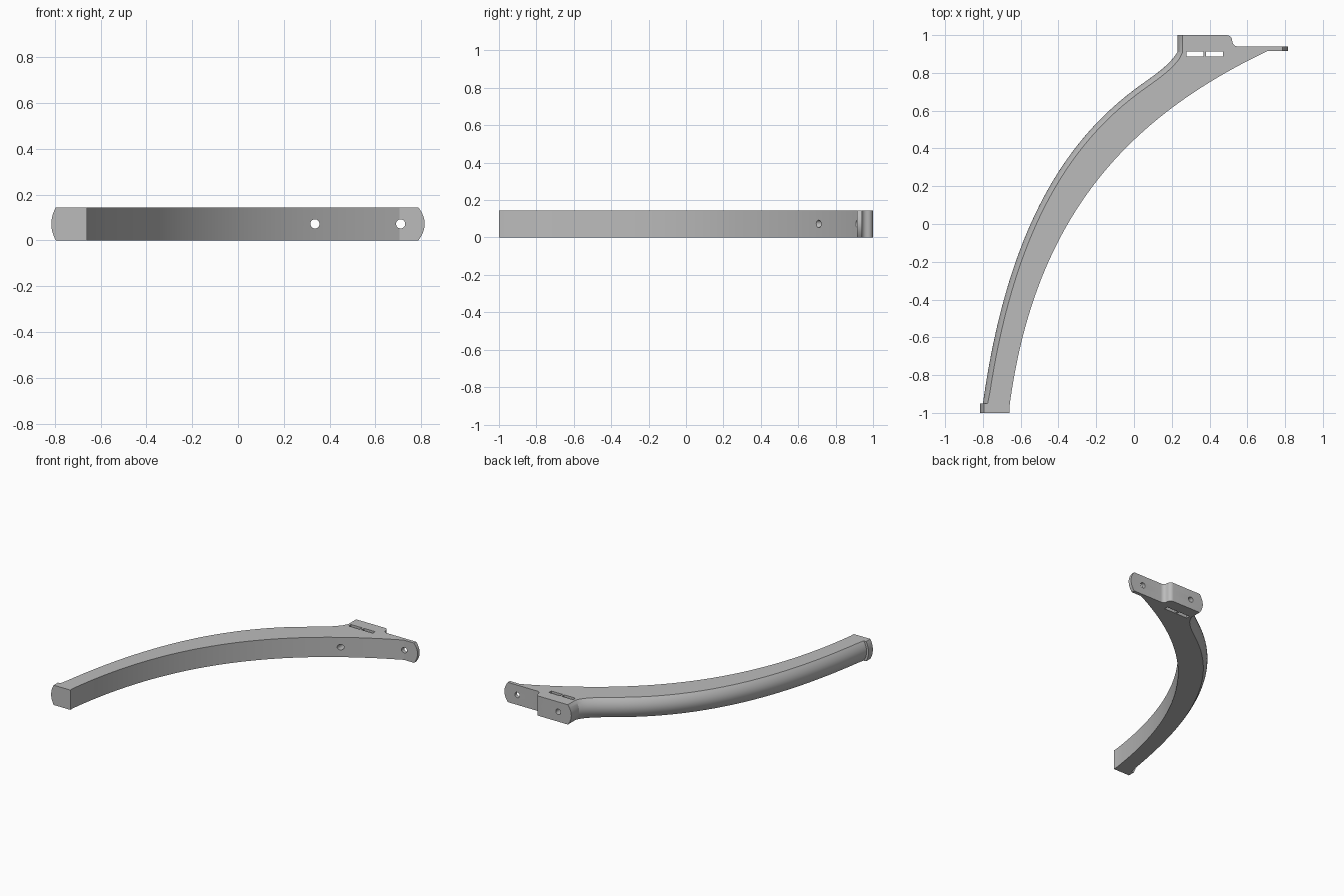
import bpy, bmesh, math
from mathutils import Vector

if "Cube" in bpy.data.objects:
    bpy.data.objects.remove(bpy.data.objects["Cube"])

HEIGHT = 0.145
LEVELS = 16

grey = bpy.data.materials.new("plain grey")
grey.use_nodes = True
colour = (0.5, 0.5, 0.5, 1)
grey.diffuse_color = colour
grey.node_tree.nodes["Principled BSDF"].inputs["Base Color"].default_value = colour


def bezier(a, b, c, d, steps):
    """Points on a cubic curve, each with its right-hand normal."""
    a, b, c, d = (Vector(p) for p in (a, b, c, d))
    out = []
    for i in range(steps + 1):
        t = i / steps
        s = 1 - t
        p = a * s**3 + b * 3 * s * s * t + c * 3 * s * t * t + d * t**3
        tan = ((b - a) * s * s + (c - b) * 2 * s * t + (d - c) * t * t).normalized()
        out.append((p, Vector((tan.y, -tan.x))))
    return out


def arc(cx, cy, r, start, end, steps=6):
    angles = [math.radians(start + (end - start) * i / steps) for i in range(steps + 1)]
    return [Vector((cx + r * math.cos(t), cy + r * math.sin(t))) for t in angles]


# Outline as (point, inward shift at the top and bottom rims)
NONE = Vector((0, 0))
outline = []


def add(points, shift=NONE):
    outline.extend((Vector(p), Vector(shift)) for p in points)


# Lower end lip and rounded outer edge
add([(-0.815, -1), (-0.815, -0.95)], (0.02, 0))
add([(-0.80, -0.95)], (0.025, 0))
outer = bezier((-0.80, -0.95), (-0.688, -0.158), (-0.44, 0.38), (0, 0.71), 36)
outer += bezier((0, 0.71), (0.10, 0.785), (0.18, 0.83), (0.23, 0.91), 12)[1:]
for p, n in outer[1:-1]:
    outline.append((p, n * 0.028))
add([(0.23, 0.91), (0.23, 1)], (0.028, 0))

# Mounting pad, stepped down to the thin tab
add(arc(0.49, 0.97, 0.03, 90, 0))
add(arc(0.55, 0.97, 0.03, 180, 270))
add([(0.815, 0.94), (0.815, 0.915)], (-0.028, 0))

# Plain inner edge
inner = bezier((0.705, 0.915), (-0.021, 0.568), (-0.526, 0.05), (-0.66, -0.97), 48)
add([p for p, n in inner])
add([(-0.66, -1)])

# Loft the outline through the height
bm = bmesh.new()
rings = []
for k in range(LEVELS + 1):
    u = 2 * k / LEVELS - 1
    rings.append([bm.verts.new((*(p + s * u * u), HEIGHT * k / LEVELS)) for p, s in outline])
count = len(outline)
for low, high in zip(rings, rings[1:]):
    for i in range(count):
        j = (i + 1) % count
        bm.faces.new((low[i], low[j], high[j], high[i]))
bm.faces.new(rings[0][::-1])
bm.faces.new(rings[-1])
bmesh.ops.recalc_face_normals(bm, faces=bm.faces)
mesh = bpy.data.meshes.new("curved_bracket")
bm.to_mesh(mesh)
bm.free()
mesh.materials.append(grey)
bracket = bpy.data.objects.new("curved_bracket", mesh)
bpy.context.collection.objects.link(bracket)


def cut(cutter, name):
    cutter.name = name
    cutter.hide_render = True
    cutter.data.materials.append(grey)
    bpy.context.view_layer.objects.active = bracket
    mod = bracket.modifiers.new(name, 'BOOLEAN')
    mod.operation = 'DIFFERENCE'
    mod.solver = 'EXACT'
    mod.object = cutter
    bpy.ops.object.modifier_apply(modifier=mod.name)
    bpy.data.objects.remove(cutter)


# Strap slots through the pad
for x in (0.322, 0.427):
    bpy.ops.mesh.primitive_cube_add(size=1, location=(x, 0.9, HEIGHT / 2))
    slot = bpy.context.object
    slot.scale = (0.09, 0.028, 0.4)
    cut(slot, "slot_cutter")

# Screw holes from front to back
for x in (0.336, 0.71):
    bpy.ops.mesh.primitive_cylinder_add(vertices=32, radius=0.02, depth=1,
                                        location=(x, 0.9, HEIGHT / 2),
                                        rotation=(math.pi / 2, 0, 0))
    cut(bpy.context.object, "hole_cutter")

bpy.ops.object.select_all(action='DESELECT')
bracket.select_set(True)
bpy.context.view_layer.objects.active = bracket
bpy.ops.object.shade_smooth_by_angle(angle=math.radians(25))
